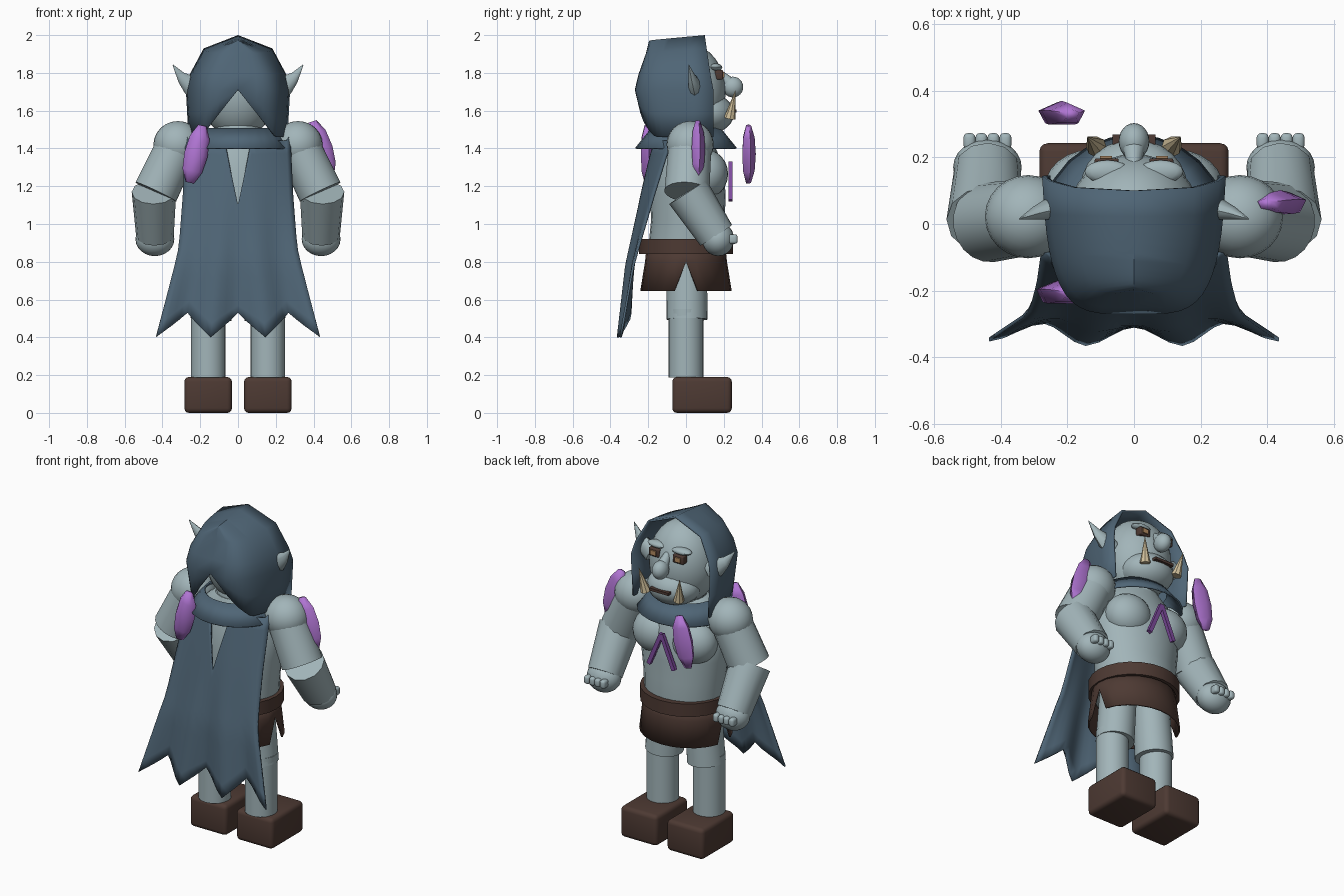
import bpy, bmesh, math
from mathutils import Vector, Matrix

if "Cube" in bpy.data.objects:
    bpy.data.objects.remove(bpy.data.objects["Cube"])


def material(name, rgb):
    m = bpy.data.materials.new(name)
    m.diffuse_color = (*rgb, 1)
    m.use_nodes = True
    m.node_tree.nodes["Principled BSDF"].inputs["Base Color"].default_value = m.diffuse_color
    return m


SKIN = material("grey_blue_skin", (0.36, 0.46, 0.485))
CLOTH = material("slate_cloth", (0.078, 0.13, 0.18))
LEATHER = material("brown_leather", (0.075, 0.042, 0.033))
CRYSTAL = material("violet_crystal", (0.44, 0.18, 0.66))
PAINT = material("dark_violet", (0.21, 0.07, 0.34))
IVORY = material("ivory", (0.64, 0.53, 0.33))
AMBER = material("amber_eye", (0.46, 0.26, 0.12))


def finish(name, bm, mat, angle=40, solid=0):
    bmesh.ops.recalc_face_normals(bm, faces=bm.faces)
    me = bpy.data.meshes.new(name)
    bm.to_mesh(me)
    bm.free()
    me.materials.append(mat)
    me.shade_smooth()
    me.set_sharp_from_angle(angle=math.radians(angle))
    ob = bpy.data.objects.new(name, me)
    bpy.context.collection.objects.link(ob)
    if solid:
        mod = ob.modifiers.new("thickness", "SOLIDIFY")
        mod.thickness = solid
        mod.offset = 0
    return ob


def ball(name, c, r, mat, seg=24):
    bm = bmesh.new()
    bmesh.ops.create_uvsphere(bm, u_segments=seg, v_segments=seg // 2, radius=1)
    bm.transform(Matrix.Translation(c) @ Matrix.Diagonal((*r, 1)))
    return finish(name, bm, mat)


def rod(name, a, b, r1, r2, mat, seg=20, angle=40):
    """Tapered cylinder from a to b."""
    a, b = Vector(a), Vector(b)
    bm = bmesh.new()
    bmesh.ops.create_cone(bm, cap_ends=True, segments=seg, radius1=r1, radius2=r2, depth=(b - a).length)
    bm.transform(Matrix.Translation((a + b) / 2) @ (b - a).to_track_quat("Z", "Y").to_matrix().to_4x4())
    return finish(name, bm, mat, angle)


def box(name, c, size, mat, bevel=0.0, tilt=0.0):
    bm = bmesh.new()
    bmesh.ops.create_cube(bm, size=1)
    bm.transform(Matrix.Translation(c) @ Matrix.Rotation(tilt, 4, "Y") @ Matrix.Diagonal((*size, 1)))
    if bevel:
        bmesh.ops.bevel(bm, geom=bm.edges[:], offset=bevel, segments=3, affect="EDGES", profile=0.5)
    return finish(name, bm, mat)


def sheet(name, rows, mat, closed=False, caps=False, **kw):
    """Skin a grid of points, optionally closed around and capped."""
    bm = bmesh.new()
    vs = [[bm.verts.new(p) for p in row] for row in rows]
    n = len(rows[0])
    for a, b in zip(vs, vs[1:]):
        for i in range(n if closed else n - 1):
            j = (i + 1) % n
            bm.faces.new((a[i], a[j], b[j], b[i]))
    if caps:
        bm.faces.new(vs[0])
        bm.faces.new(vs[-1])
    bmesh.ops.remove_doubles(bm, verts=bm.verts, dist=1e-4)
    return finish(name, bm, mat, **kw)


def oval(z, rx, ry, y=0.0, n=24, turn=0.0):
    angles = [turn + 2 * math.pi * i / n for i in range(n)]
    return [(rx * math.cos(a), y + ry * math.sin(a), z) for a in angles]


def interp(table, z):
    """Linear lookup in (z, value) pairs listed from high z to low z."""
    for (z0, v0), (z1, v1) in zip(table, table[1:]):
        if z >= z1:
            return v0 + (v1 - v0) * min(1, (z0 - z) / (z0 - z1))
    return table[-1][1]


# Torso and neck
sheet("torso", [oval(0.8, 0.23, 0.2), oval(0.92, 0.24, 0.205, 0.01), oval(1.02, 0.25, 0.195, 0.01),
                oval(1.15, 0.265, 0.2, 0.01), oval(1.3, 0.275, 0.19, 0.01), oval(1.42, 0.23, 0.15),
                oval(1.5, 0.13, 0.12)], SKIN, closed=True, caps=True)
rod("neck", (0, 0, 1.4), (0, 0.02, 1.6), 0.13, 0.12, SKIN)

# Belt and skirt with a slit at each side
sheet("belt", [oval(0.84, 0.24, 0.23), oval(0.84, 0.262, 0.25), oval(0.92, 0.262, 0.25), oval(0.92, 0.23, 0.2)],
      LEATHER, closed=True)
waist = oval(0.8, 0.252, 0.212)
hem = [w if abs(p[1]) < 0.01 else p for p, w in zip(oval(0.645, 0.266, 0.237), waist)]
sheet("skirt", [oval(0.87, 0.245, 0.205), waist, hem], LEATHER, closed=True, solid=0.01)

# Head, jaw, nose and mouth
ball("head", (0, 0.02, 1.7), (0.2, 0.19, 0.25), SKIN, 32)
ball("jaw", (0, 0.11, 1.585), (0.16, 0.145, 0.11), SKIN)
ball("nose", (0, 0.248, 1.725), (0.046, 0.055, 0.055), SKIN)
rod("nose_bridge", (0, 0.165, 1.81), (0, 0.235, 1.74), 0.016, 0.036, SKIN)
box("mouth", (0, 0.253, 1.597), (0.13, 0.03, 0.016), LEATHER)


# Hood: horseshoe rows, open at the face, notched hem at the back
def horseshoe(hw, back, front, z, zback=None, n=24):
    row = []
    for i in range(n + 1):
        a = (2 * i / n - 1) * math.pi / 2
        s, k = math.sin(a), max(0.0, math.cos(a)) ** 0.65
        if i in (0, n):
            k = 0
        x = hw * math.copysign(abs(s) ** 0.45, s) * (1 - 0.08 * k)
        row.append((x, front + (back - front) * k, z + ((zback or z) - z) * k))
    return row


top = horseshoe(0.27, -0.265, 0.145, 1.71)
hem = [(x * 0.95, y if y > 0 else y * (1 - min(0.2, abs(x))), max(1.46, 1.71 - abs(x) * 1.2)) for x, y, z in top]
middle = [tuple((a + b) / 2 for a, b in zip(p, q)) for p, q in zip(top, hem)]
sheet("hood", [hem, middle, top, horseshoe(0.25, -0.246, 0.13, 1.79), horseshoe(0.178, -0.207, 0.11, 1.925, 1.9),
               horseshoe(0.0, -0.19, 0.1, 1.994, 1.967)], CLOTH, solid=0.012, angle=45)

# Collar
sheet("collar", [oval(1.40, 0.275, 0.265), oval(1.505, 0.19, 0.18)], CLOTH, closed=True, solid=0.01)

# Cape with pleats, pointed hem and a slit below the collar
WIDTH = [(1.46, 0.275), (1.15, 0.29), (0.88, 0.312), (0.8, 0.33), (0.4, 0.435)]
DEPTH = [(1.46, -0.165), (1.15, -0.24), (0.79, -0.32), (0.4, -0.362)]
cape = []
for r in range(15):
    row = []
    for i in range(25):
        u = i / 12 - 1
        z_top = 1.1 + 0.34 * min(1, abs(u) * 4) + (0.03 if i in (0, 24) else 0)
        z_low = 0.4 + 0.13 * (0.5 + math.asin(math.cos(3 * math.pi * u)) / math.pi)
        z = z_top + (z_low - z_top) * r / 14
        t = (1.44 - z) / 1.04
        y = interp(DEPTH, z) + (0.09 - 0.075 * t) * u * u + 0.028 * t * t * (1 + math.cos(3 * math.pi * u))
        row.append((u * interp(WIDTH, z), y, z))
    cape.append(row)
sheet("cape", cape, CLOTH, solid=0.012)

# Paired parts
for s, side in ((-1, "left"), (1, "right")):
    # Face details
    ball(side + "_brow", (s * 0.08, 0.157, 1.83), (0.068, 0.035, 0.02), SKIN, 16)
    box(side + "_eye_socket", (s * 0.082, 0.175, 1.79), (0.072, 0.044, 0.05), LEATHER, 0.006)
    box(side + "_eye", (s * 0.084, 0.2, 1.79), (0.036, 0.009, 0.028), AMBER)
    rod(side + "_tusk", (s * 0.113, 0.232, 1.56), (s * 0.14, 0.262, 1.71), 0.031, 0.0, IVORY, 8)
    # Leaf-shaped ear swept outward and up
    ear = [((0.2, 0.05, 1.70), 0.05), ((0.255, 0.045, 1.735), 0.045), ((0.3, 0.032, 1.775), 0.026),
           ((0.345, 0.015, 1.842), 0.002)]
    sheet(side + "_ear", [[(s * (c[0] - 0.55 * r * math.cos(a)), c[1] + 0.75 * r * math.sin(a), c[2] + r * math.cos(a))
                           for a in (math.pi * k / 5 for k in range(10))] for c, r in ear],
          SKIN, closed=True, caps=True)
    # Chest and arms
    ball(side + "_chest", (s * 0.13, 0.103, 1.265), (0.14, 0.12, 0.13), SKIN)
    ball(side + "_shoulder", (s * 0.318, 0.022, 1.42), (0.13, 0.125, 0.125), SKIN)
    rod(side + "_upper_arm", (s * 0.325, 0.02, 1.4), (s * 0.435, 0.005, 1.17), 0.115, 0.12, SKIN, 20)
    rod(side + "_forearm", (s * 0.445, 0.01, 1.17), (s * 0.44, 0.16, 0.94), 0.118, 0.1, SKIN, 12)
    ball(side + "_hand", (s * 0.44, 0.17, 0.92), (0.103, 0.085, 0.09), SKIN)
    for k in range(4):
        box("%s_finger_%d" % (side, k + 1), (s * (0.386 + 0.036 * k), 0.248, 0.92), (0.036, 0.05, 0.05), SKIN, 0.014)
    # Legs and boots
    rod(side + "_thigh", (s * 0.115, 0.005, 0.87), (s * 0.143, 0.005, 0.495), 0.105, 0.109, SKIN, 24)
    rod(side + "_shin", (s * 0.158, 0, 0.55), (s * 0.158, 0, 0.188), 0.092, 0.092, SKIN, 24)
    box(side + "_boot", (s * 0.158, 0.085, 0.095), (0.252, 0.315, 0.19), LEATHER, 0.025)
    # Chevron ornament on the chest
    box(side + "_chevron_bar", (s * 0.043, 0.236, 1.225), (0.025, 0.022, 0.22), PAINT, tilt=-s * 0.4)

# Floating crystals
for name, c, tilt in (("back_crystal", (-0.222, -0.207, 1.37), 0.22), ("side_crystal", (0.44, 0.062, 1.395), -0.3),
                      ("front_crystal", (-0.217, 0.33, 1.37), 0.2)):
    rings = ((-0.155, 0.024), (-0.09, 0.056), (0, 0.066), (0.09, 0.056), (0.155, 0.024))
    ob = sheet(name, [oval(z, r, r * 0.6, n=5, turn=math.pi / 2) for z, r in rings], CRYSTAL,
               closed=True, caps=True, angle=80)
    ob.data.transform(Matrix.Translation(c) @ Matrix.Rotation(tilt, 4, "Y"))
